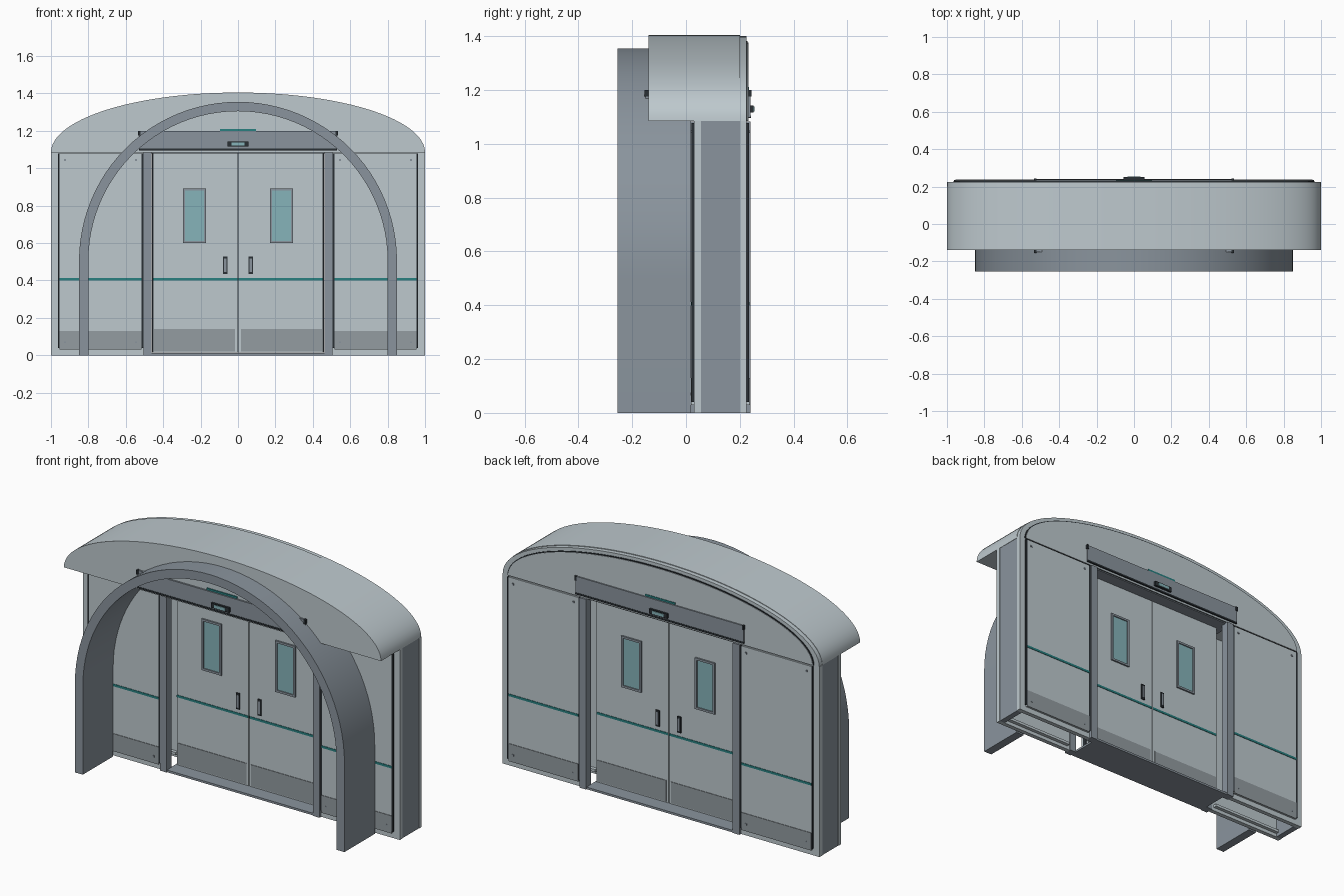
import bpy, bmesh, math

if "Cube" in bpy.data.objects:
    bpy.data.objects.remove(bpy.data.objects["Cube"])

YC = 0.1275  # middle plane of the wall thickness


def material(name, rgb):
    m = bpy.data.materials.new(name)
    lin = [(c / 255 / 12.92) if c < 11 else ((c / 255 + 0.055) / 1.055) ** 2.4 for c in rgb]
    m.diffuse_color = (*lin, 1)
    m.use_nodes = True
    m.node_tree.nodes["Principled BSDF"].inputs["Base Color"].default_value = m.diffuse_color
    return m


LIGHT = material("light_panel_grey", (190, 201, 206))
STEEL = material("steel_grey", (138, 148, 157))
KICK = material("kick_plate_grey", (147, 156, 161))
DARK = material("dark_seal", (42, 48, 53))
TEAL = material("teal_stripe", (40, 128, 128))
GLASS = material("glass_blue", (134, 180, 186))


def finish(bm, name, mat, smooth=False):
    bmesh.ops.recalc_face_normals(bm, faces=bm.faces)
    me = bpy.data.meshes.new(name)
    bm.to_mesh(me)
    bm.free()
    me.materials.append(mat)
    if smooth:
        me.shade_smooth()
        me.set_sharp_from_angle(angle=math.radians(30))
    ob = bpy.data.objects.new(name, me)
    bpy.context.collection.objects.link(ob)
    return ob


def prism(name, profile, y0, y1, mat, smooth=True):
    """Extrude an x/z outline from y0 to y1."""
    bm = bmesh.new()
    f = bm.faces.new([bm.verts.new((x, y0, z)) for x, z in profile])
    r = bmesh.ops.extrude_face_region(bm, geom=[f])
    for v in r["geom"]:
        if isinstance(v, bmesh.types.BMVert):
            v.co.y = y1
    return finish(bm, name, mat, smooth)


def boxes(name, xs, ys, zs, mat, mx=True, my=True):
    """Box, repeated across x = 0 (mx) and across the wall's middle plane (my)."""
    bm = bmesh.new()
    for sx in ((1, -1) if mx else (1,)):
        for sy in ((1, -1) if my else (1,)):
            r = bmesh.ops.create_cube(bm, size=1)
            for v in r["verts"]:
                x, y, z = (a[0] + (c + 0.5) * (a[1] - a[0]) for a, c in zip((xs, ys, zs), v.co))
                v.co = (sx * x, YC + sy * (y - YC), z)
    return finish(bm, name, mat)


def half_ellipse(rx, rz, z0, n=48):
    return [(rx * math.cos(math.pi * i / n), z0 + rz * math.sin(math.pi * i / n)) for i in range(n + 1)]


# Arched hood with its stepped rear fascia
prism("hood", half_ellipse(1.0, 0.32, 1.085), -0.14, 0.2, LIGHT)
prism("rear_rim", half_ellipse(0.998, 0.316, 1.085), 0.2, 0.225, LIGHT)
prism("rear_fascia_seal", half_ellipse(0.966, 0.298, 1.085), 0.225, 0.229, DARK)
prism("rear_fascia", half_ellipse(0.96, 0.292, 1.085), 0.228, 0.232, LIGHT)

# Free-standing entrance arch
outer = [(0.85, 0)] + half_ellipse(0.85, 0.85, 0.505) + [(-0.85, 0)]
inner = [(0.80, 0)] + half_ellipse(0.80, 0.80, 0.505) + [(-0.80, 0)]
bm = bmesh.new()
rings = [[bm.verts.new((x, y, z)) for x, z in p]
         for p, y in ((outer, -0.255), (outer, 0.018), (inner, 0.018), (inner, -0.255))]
for k in range(4):
    a, b = rings[k], rings[(k + 1) % 4]
    for i in range(len(a) - 1):
        bm.faces.new((a[i], a[i + 1], b[i + 1], b[i]))
for e in (0, -1):
    bm.faces.new([r[e] for r in rings])
finish(bm, "entrance_arch", STEEL, True)

# Hollow side walls that act as door pockets
boxes("wall_slab", (0.50, 1.0), (0.03, 0.055), (0, 1.085), LIGHT)
boxes("wall_end", (0.965, 0.998), (0.055, 0.2), (0, 1.085), STEEL, my=False)
boxes("pocket_rail", (0.52, 0.965), (0.055, 0.075), (0.02, 0.035), LIGHT)

# Cladding panels with seals, kick plates, stripes and screws
boxes("side_panel", (0.515, 0.955), (0.021, 0.03), (0.03, 1.078), LIGHT)
boxes("side_panel_outer_seal", (0.955, 0.963), (0.02, 0.03), (0.04, 1.078), DARK)
boxes("side_panel_inner_seal", (0.506, 0.515), (0.02, 0.03), (0.04, 1.078), DARK)
boxes("side_kick_plate", (0.515, 0.955), (0.018, 0.021), (0.03, 0.13), KICK)
boxes("side_stripe", (0.515, 0.955), (0.0185, 0.021), (0.4, 0.413), TEAL)
for sx in (0.545, 0.925):
    for sz in (0.07, 1.045):
        boxes("panel_screw", (sx - 0.005, sx + 0.005), (0.0165, 0.021), (sz - 0.005, sz + 0.005), STEEL)

# Door frame
boxes("jamb", (0.462, 0.504), (0.015, 0.06), (0, 1.083), STEEL)
boxes("lintel", (-0.5, 0.5), (0.03, 0.225), (1.079, 1.088), STEEL, mx=False, my=False)
boxes("threshold", (-0.465, 0.465), (0.02, 0.235), (0, 0.012), STEEL, mx=False, my=False)

# Sliding doors
DF = 0.10  # front face of the doors
boxes("door_leaf", (0.003, 0.455), (DF, 0.155), (0.014, 1.078), LIGHT, my=False)
boxes("door_centre_seal", (-0.003, 0.003), (DF + 0.005, 0.15), (0.014, 1.078), DARK, mx=False, my=False)
boxes("door_edge_seal", (0.453, 0.459), (DF + 0.015, 0.14), (0.014, 1.078), DARK, my=False)
boxes("door_kick_plate", (0.015, 0.45), (DF - 0.003, DF), (0.02, 0.14), KICK)
boxes("door_stripe", (0.004, 0.455), (DF - 0.0025, DF), (0.4, 0.413), TEAL)

# Door windows: raised frame around glass
boxes("window_glass", (0.18, 0.285), (DF - 0.003, DF), (0.61, 0.88), GLASS)
for i, x in enumerate((0.17, 0.283)):
    boxes("window_frame_side", (x, x + 0.012), (DF - 0.009, DF), (0.6, 0.892), STEEL)
for z in (0.6, 0.88):
    boxes("window_frame_rail", (0.182, 0.283), (DF - 0.009, DF), (z, z + 0.012), STEEL)

# Flush pulls
boxes("handle_rim", (0.057, 0.079), (DF - 0.006, DF), (0.435, 0.527), DARK)
boxes("handle_inset", (0.062, 0.074), (DF - 0.008, DF - 0.005), (0.445, 0.517), STEEL)

# Operator covers with sensors on both faces: (mounting plane, outward direction)
for side, y, d in (("front", -0.14, -1), ("rear", 0.229, 1)):
    def cover(part, xs, a, b, zs, mat):
        boxes(side + "_" + part, xs, sorted((y + d * a, y + d * b)), zs, mat, mx=False, my=False)
    cover("operator_cover", (-0.53, 0.53), 0, 0.010, (1.1, 1.198), STEEL)
    cover("operator_lower_trim", (-0.53, 0.53), 0, 0.012, (1.096, 1.106), DARK)
    for s in (-1, 1):
        cover("operator_end_cap", sorted((s * 0.522, s * 0.534)), 0, 0.014, (1.175, 1.2), DARK)
    cover("status_strip", (-0.095, 0.095), 0, 0.006, (1.2, 1.211), TEAL)
    cover("sensor_body", (-0.057, 0.057), 0.008, 0.022, (1.116, 1.143), DARK)
    cover("sensor_lens", (-0.035, 0.035), 0.022, 0.0255, (1.121, 1.138), GLASS)
